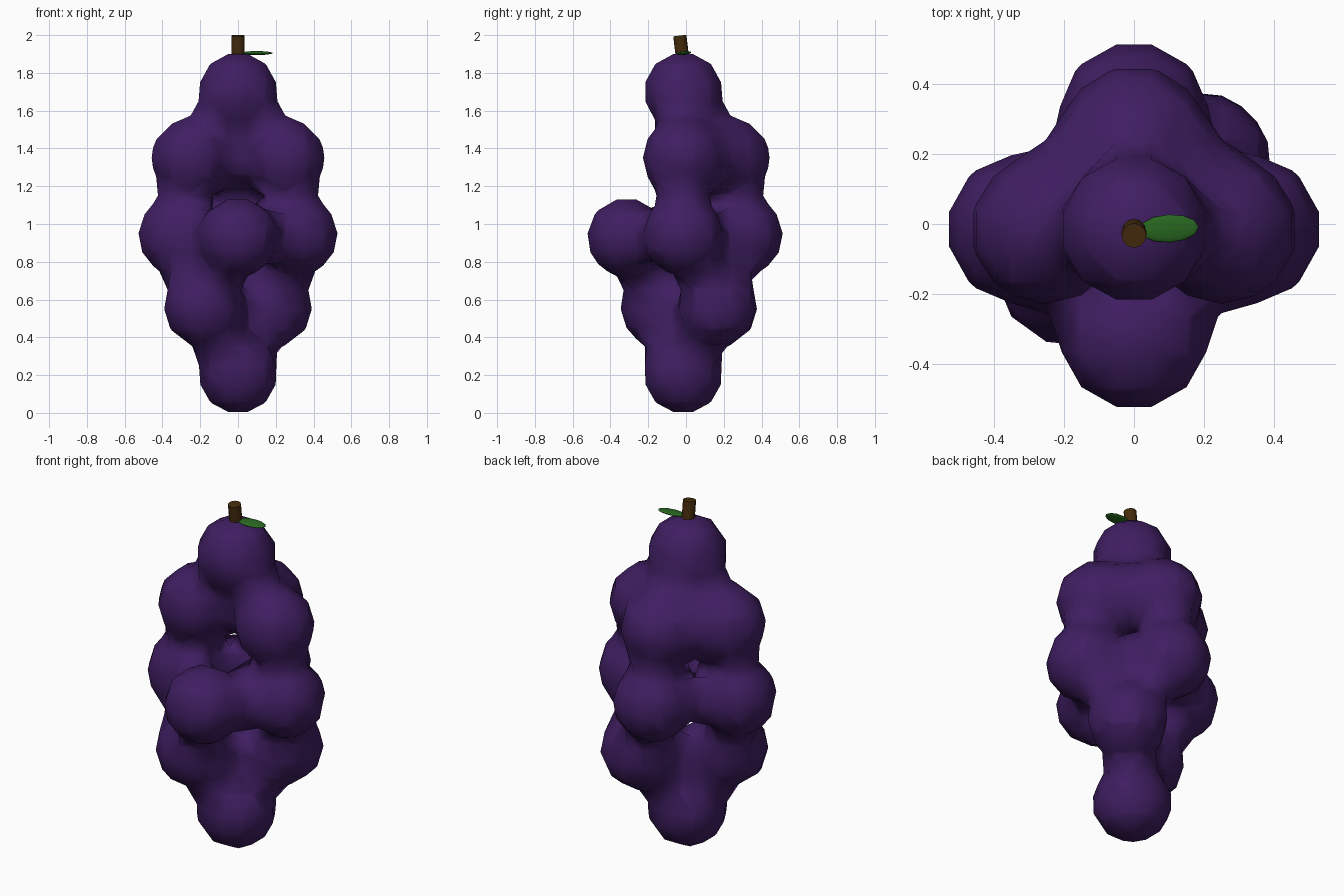
import bpy, math

if "Cube" in bpy.data.objects:
    bpy.data.objects.remove(bpy.data.objects["Cube"])


def material(name, rgb):
    m = bpy.data.materials.new(name)
    m.diffuse_color = (*rgb, 1)
    m.use_nodes = True
    m.node_tree.nodes["Principled BSDF"].inputs["Base Color"].default_value = m.diffuse_color
    return m


purple = material("grape purple", (0.05, 0.013, 0.12))
brown = material("stem brown", (0.06, 0.025, 0.004))
green = material("leaf green", (0.022, 0.14, 0.015))

# Grape centres, tier by tier from the top
grapes = [(0, 0, 1.70),
          (-0.25, 0, 1.35), (0.25, 0, 1.35), (0, 0.25, 1.35),
          (-0.32, 0, 0.94), (0.32, 0, 0.94),
          (0, -0.30, 0.93), (0, 0.32, 0.94),
          (-0.18, -0.12, 0.56), (0.18, 0.18, 0.56),
          (0, 0, 0.205)]

# Bunch of grapes melted together as metaballs, then turned into a mesh
ball = bpy.data.metaballs.new("grape_bunch")
ball.resolution = ball.render_resolution = 0.1
ball.threshold = 0.6
for co in grapes:
    e = ball.elements.new(type='BALL')
    e.co = co
    e.radius = 0.37
    e.stiffness = 2
meta = bpy.data.objects.new("grape_bunch", ball)
meta.location.y = -0.015
bpy.context.collection.objects.link(meta)
bpy.context.view_layer.update()
bpy.context.view_layer.objects.active = meta
meta.select_set(True)
bpy.ops.object.convert(target='MESH')
bunch = bpy.context.object
bunch.name = "grape_bunch"
bunch.data.materials.clear()
bunch.data.materials.append(purple)
bunch.data.polygons.foreach_set("use_smooth", [True] * len(bunch.data.polygons))

# Stem, leaning slightly forward
bpy.ops.mesh.primitive_cylinder_add(vertices=12, radius=0.035, depth=0.13,
                                    location=(0, -0.025, 1.933),
                                    rotation=(math.radians(7), 0, 0))
stem = bpy.context.object
stem.name = "stem"
stem.data.materials.append(brown)
bpy.ops.object.shade_smooth_by_angle()

# Leaf, a flattened ball beside the stem
bpy.ops.mesh.primitive_uv_sphere_add(segments=12, ring_count=8, radius=1,
                                     location=(0.1, -0.013, 1.905),
                                     rotation=(math.radians(5), 0, math.radians(3)))
leaf = bpy.context.object
leaf.name = "leaf"
leaf.scale = (0.085, 0.04, 0.01)
leaf.data.materials.append(green)
bpy.ops.object.shade_smooth()
